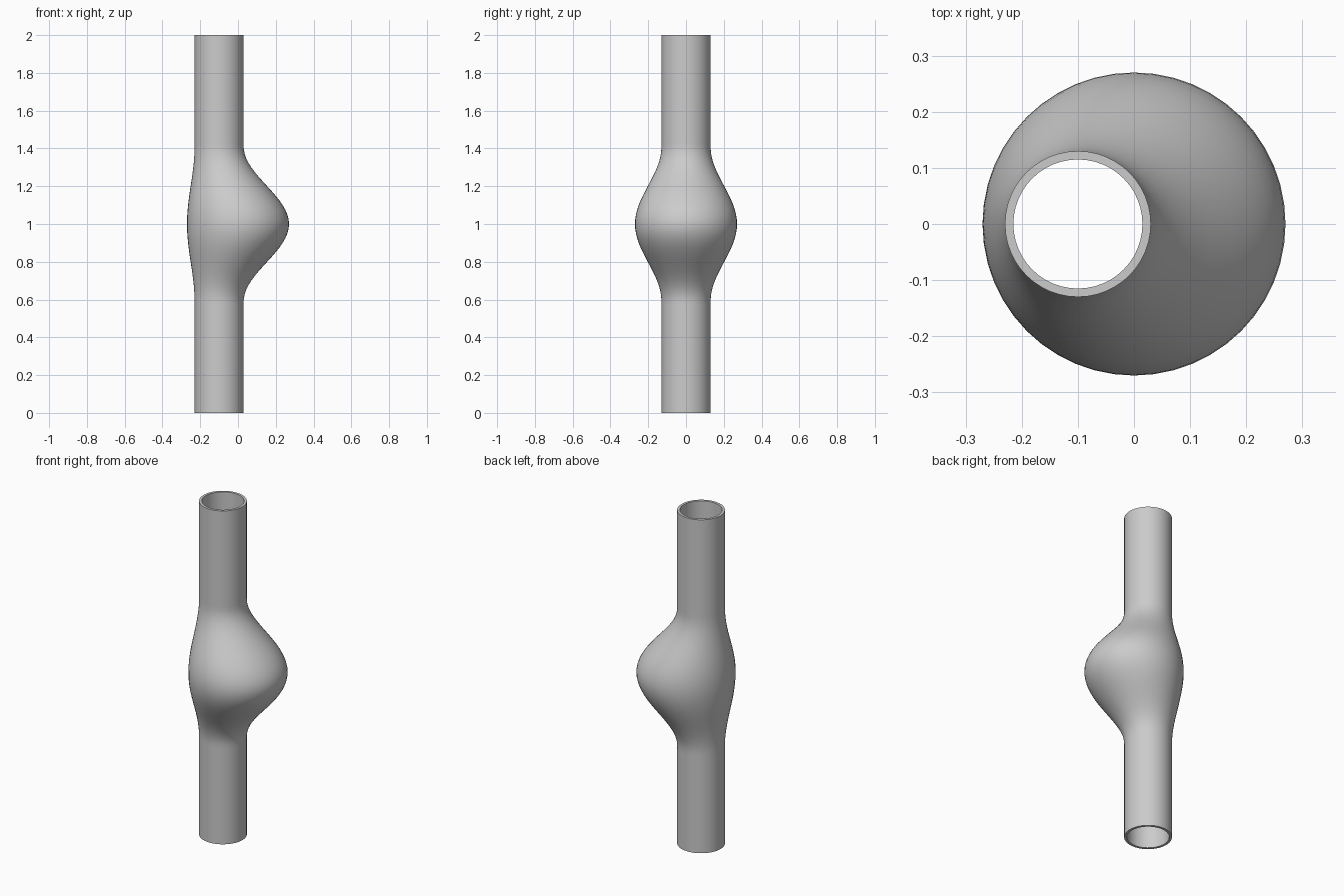
import bpy
import bmesh
from math import cos, sin, pi

if "Cube" in bpy.data.objects:
    bpy.data.objects.remove(bpy.data.objects["Cube"], do_unlink=True)

HEIGHT = 2.0
TUBE_RADIUS, TUBE_X = 0.13, -0.10
BULGE_RADIUS, BULGE_X = 0.27, 0.0
BULGE_HALF_LENGTH = 0.41
WALL = 0.015
SIDES, RINGS = 48, 80


def swell(z):
    """Raised cosine: one at mid height, zero along the straight tube."""
    d = abs(z - HEIGHT / 2) / BULGE_HALF_LENGTH
    return 0.5 * (1 + cos(pi * d)) if d < 1 else 0.0


def add_ring(bm, z):
    t = swell(z)
    r = TUBE_RADIUS + (BULGE_RADIUS - TUBE_RADIUS) * t
    cx = TUBE_X + (BULGE_X - TUBE_X) * t
    return [bm.verts.new((cx + r * cos(2 * pi * i / SIDES),
                          r * sin(2 * pi * i / SIDES), z))
            for i in range(SIDES)]


# Grey material
grey = bpy.data.materials.new("light grey")
grey.use_nodes = True
colour = (0.6, 0.6, 0.6, 1)
grey.diffuse_color = colour
grey.node_tree.nodes["Principled BSDF"].inputs["Base Color"].default_value = colour

# Outer skin: stacked rings bridged into an open tube
bm = bmesh.new()
rings = [add_ring(bm, HEIGHT * k / RINGS) for k in range(RINGS + 1)]
for low, high in zip(rings, rings[1:]):
    for i in range(SIDES):
        j = (i + 1) % SIDES
        bm.faces.new((low[i], low[j], high[j], high[i]))
mesh = bpy.data.meshes.new("bulged_tube")
bm.to_mesh(mesh)
bm.free()
mesh.materials.append(grey)
tube = bpy.data.objects.new("bulged_tube", mesh)
bpy.context.collection.objects.link(tube)

# Thin wall, grown inwards, with flat rims at both open ends
wall = tube.modifiers.new("wall", 'SOLIDIFY')
wall.thickness = WALL
wall.offset = -1

# Smooth sides with sharp rims
bpy.ops.object.select_all(action='DESELECT')
tube.select_set(True)
bpy.context.view_layer.objects.active = tube
bpy.ops.object.modifier_apply(modifier=wall.name)
bpy.ops.object.shade_smooth_by_angle(angle=pi / 6)
